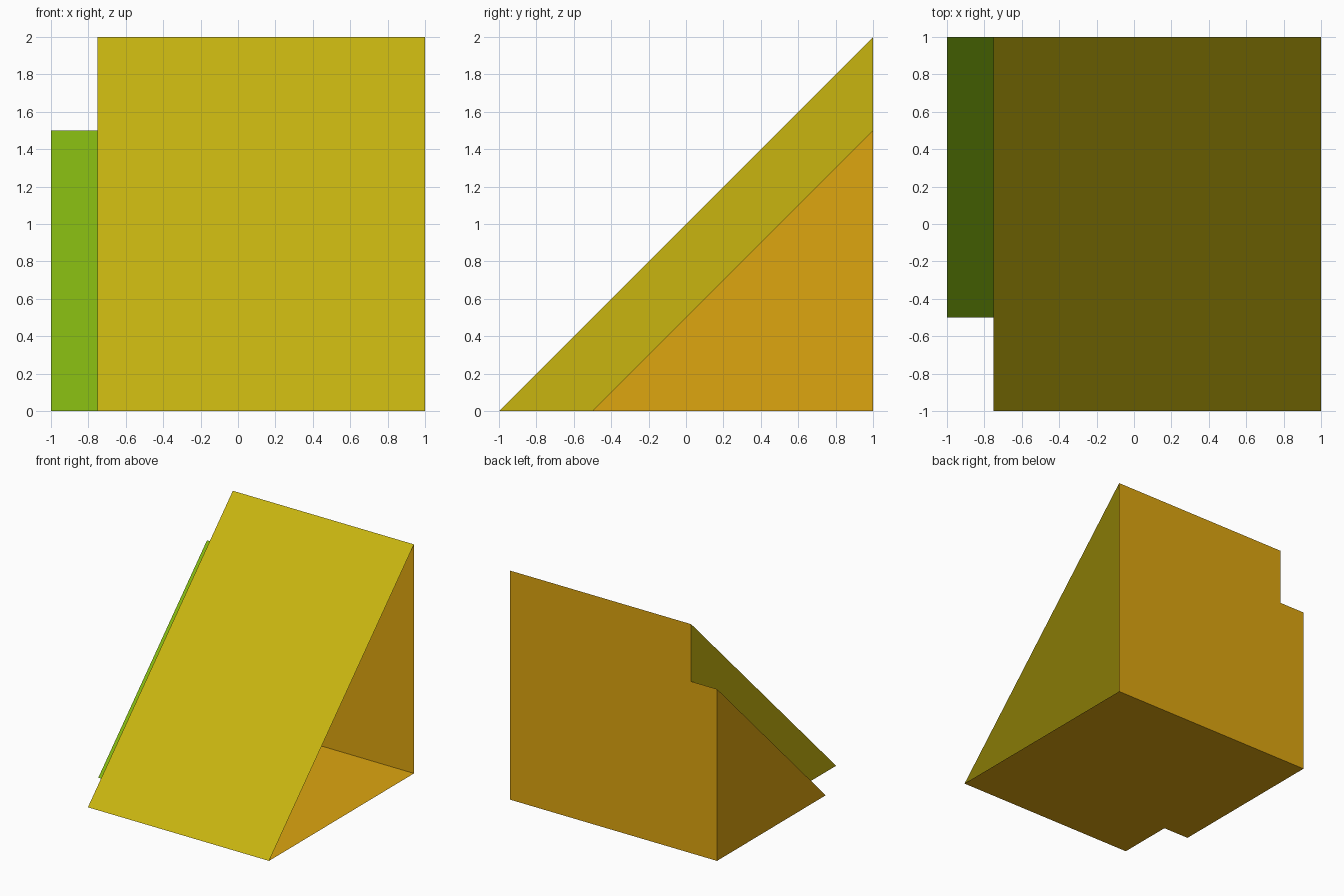
import bpy
import bmesh

if "Cube" in bpy.data.objects:
    bpy.data.objects.remove(bpy.data.objects["Cube"])


def srgb(r, g, b):
    lin = [c / 12.92 if c <= 0.04045 else ((c + 0.055) / 1.055) ** 2.4
           for c in (r / 255, g / 255, b / 255)]
    return (*lin, 1.0)


def material(name, colour):
    mat = bpy.data.materials.new(name)
    mat.diffuse_color = colour
    mat.use_nodes = True
    mat.node_tree.nodes["Principled BSDF"].inputs["Base Color"].default_value = mat.diffuse_color
    return mat


yellow = material("mustard yellow", srgb(200, 181, 16))
green = material("leaf green", srgb(130, 181, 16))
orange = material("amber orange", srgb(222, 166, 16))


def panel(name, points, mat, outward):
    """Single flat sheet through the points, facing the outward direction."""
    bm = bmesh.new()
    face = bm.faces.new([bm.verts.new(p) for p in points])
    face.normal_update()
    if sum(n * o for n, o in zip(face.normal, outward)) < 0:
        face.normal_flip()
    mesh = bpy.data.meshes.new(name)
    bm.to_mesh(mesh)
    bm.free()
    mesh.materials.append(mat)
    obj = bpy.data.objects.new(name, mesh)
    bpy.context.collection.objects.link(obj)
    return obj


LEFT, STEP, RIGHT = -1.0, -0.75, 1.0   # x of the outer wall, step and open end
BACK = 1.0
TALL, LOW = 2.0, 1.5                   # wedge heights, equal to their depths


def slope(name, x0, x1, size, mat):
    toe = BACK - size
    panel(name, [(x0, toe, 0), (x1, toe, 0), (x1, BACK, size), (x0, BACK, size)],
          mat, (0, -1, 1))


# Sloping fronts of the tall and the low wedge
slope("main_slope", STEP, RIGHT, TALL, yellow)
slope("side_slope", LEFT, STEP, LOW, green)

# Band joining the two slopes
panel("step_wall", [(STEP, BACK - TALL, 0), (STEP, BACK - LOW, 0),
                    (STEP, BACK, LOW), (STEP, BACK, TALL)], yellow, (-1, 0, 0))

# Triangular outer wall; the opposite end stays open
panel("end_wall", [(LEFT, BACK - LOW, 0), (LEFT, BACK, 0), (LEFT, BACK, LOW)],
      orange, (-1, 0, 0))

# Stepped outline shared by the floor and the back: distance from the rear
# bottom edge against x
outline = [(LEFT, 0), (RIGHT, 0), (RIGHT, TALL), (STEP, TALL), (STEP, LOW), (LEFT, LOW)]
panel("floor", [(x, BACK - d, 0) for x, d in outline], orange, (0, 0, -1))
panel("back_wall", [(x, BACK, d) for x, d in outline], orange, (0, 1, 0))
